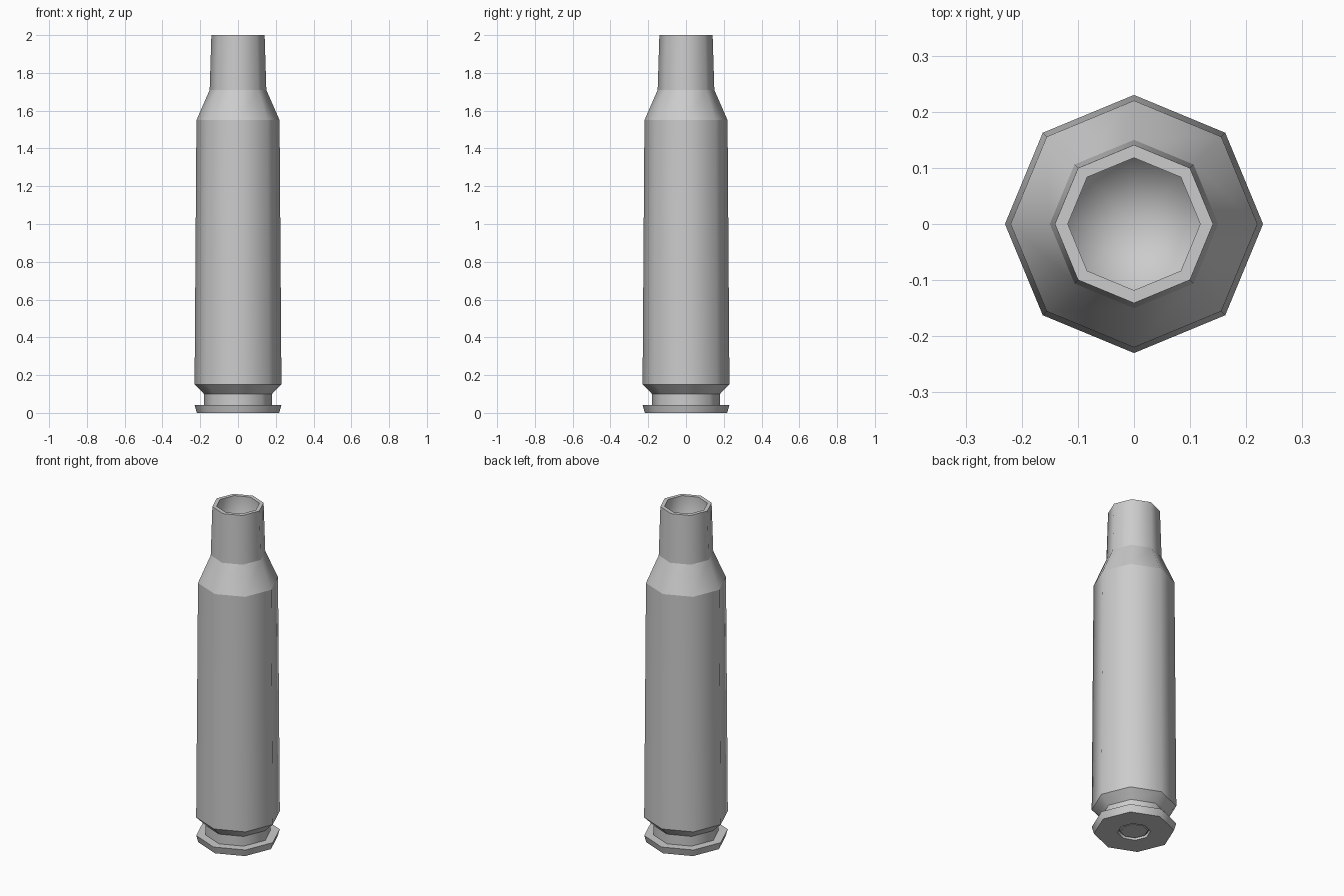
import bpy, bmesh, math

if "Cube" in bpy.data.objects:
    bpy.data.objects.remove(bpy.data.objects["Cube"])

SIDES = 8


def lathe(name, profile, soft_rings=()):
    """Revolve (radius, z) points into an octagonal body, capped at both ends.
    Every ring is a sharp edge unless listed in soft_rings."""
    bm = bmesh.new()
    rings = []
    for r, z in profile:
        rings.append([bm.verts.new((r * math.cos(math.tau * i / SIDES),
                                    r * math.sin(math.tau * i / SIDES), z))
                      for i in range(SIDES)])
    for a, b in zip(rings, rings[1:]):
        for i in range(SIDES):
            j = (i + 1) % SIDES
            bm.faces.new((a[i], a[j], b[j], b[i]))
    # end caps as fans
    for k in (0, -1):
        centre = bm.verts.new((0, 0, profile[k][1]))
        for i in range(SIDES):
            bm.faces.new((centre, rings[k][i], rings[k][(i + 1) % SIDES]))
    bmesh.ops.recalc_face_normals(bm, faces=bm.faces)
    # smooth around the barrel, crisp along the rings
    for f in bm.faces:
        f.smooth = True
    for k, ring in enumerate(rings):
        if k not in soft_rings:
            for i in range(SIDES):
                bm.edges.get((ring[i], ring[(i + 1) % SIDES])).smooth = False
    mesh = bpy.data.meshes.new(name)
    bm.to_mesh(mesh)
    bm.free()
    obj = bpy.data.objects.new(name, mesh)
    bpy.context.collection.objects.link(obj)
    return obj


# Hollow-necked case: base pocket, rim, groove, body, shoulder, neck, bore
case_profile = [
    (0.09, 0.02), (0.09, 0.0),
    (0.218, 0.0), (0.23, 0.042),
    (0.18, 0.042), (0.18, 0.10),
    (0.23, 0.15), (0.22, 1.55),
    (0.15, 1.71), (0.141, 2.0),
    (0.118, 2.0), (0.118, 1.70),
]
lathe("case", case_profile, soft_rings=(len(case_profile) - 1,))

# Small disc seated in the base pocket
lathe("base_disc", [(0.075, 0.005), (0.08, 0.01), (0.08, 0.02)])
